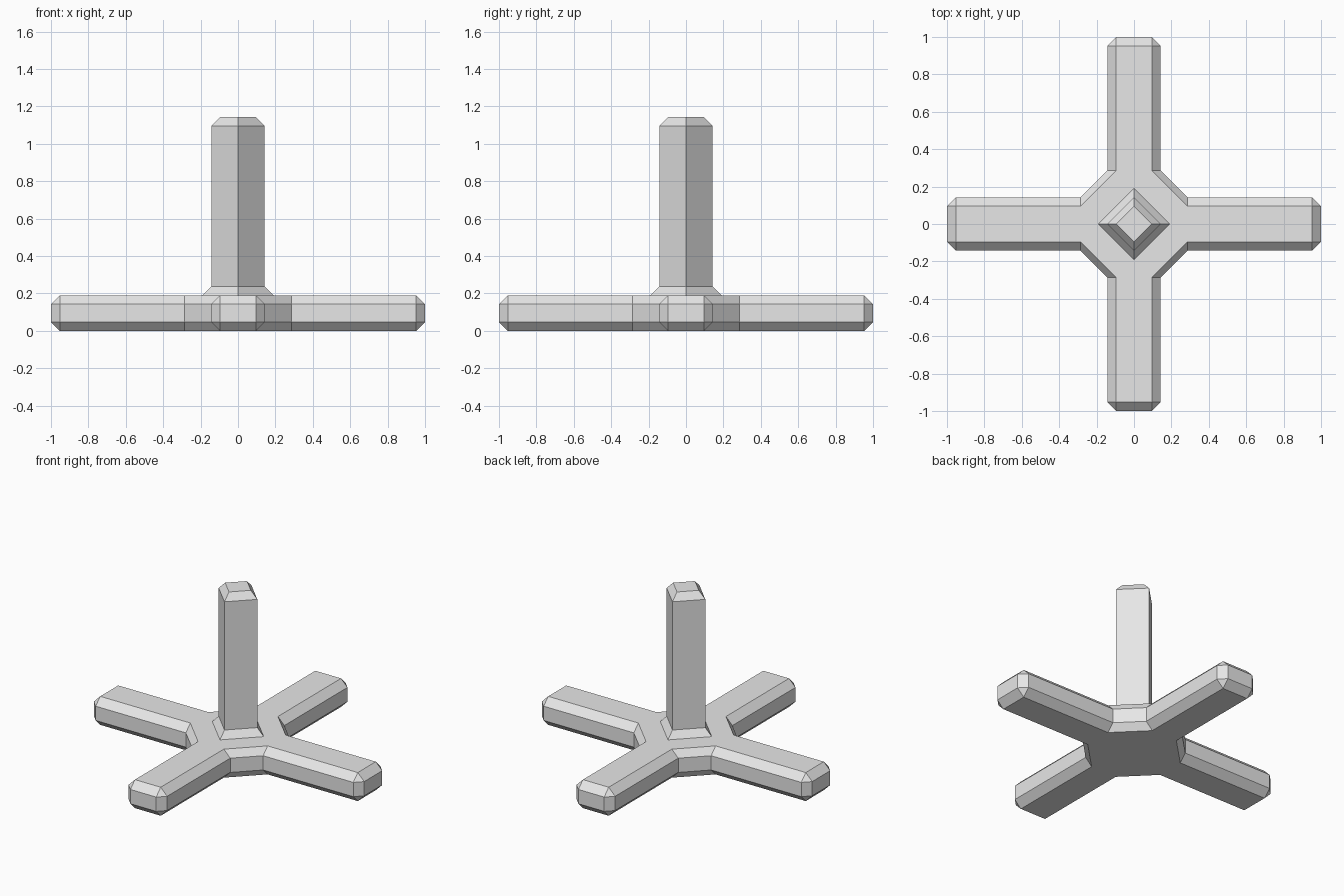
import bpy
import bmesh
from mathutils import Matrix, Vector

if "Cube" in bpy.data.objects:
    bpy.data.objects.remove(bpy.data.objects["Cube"])

U = 1 / 21  # basic module: chamfer size

grey = bpy.data.materials.new("light_grey")
grey.diffuse_color = (0.8, 0.8, 0.8, 1)
grey.use_nodes = True
grey.node_tree.nodes["Principled BSDF"].inputs["Base Color"].default_value = grey.diffuse_color


def ring(points, z):
    """Repeat one quarter of an outline four times around the z axis."""
    return [(Matrix.Rotation(q * 1.5707963268, 3, 'Z') @ Vector((x, y, 0))) * U
            + Vector((0, 0, z * U)) for q in range(4) for x, y in points]


def loft(name, rings, cap_bottom):
    """Skin a stack of matching rings and cap the ends."""
    bm = bmesh.new()
    levels = [[bm.verts.new(p) for p in r] for r in rings]
    n = len(levels[0])
    for low, high in zip(levels, levels[1:]):
        for i in range(n):
            j = (i + 1) % n
            bm.faces.new((low[i], low[j], high[j], high[i]))
    bm.faces.new(levels[-1])
    if cap_bottom:
        bm.faces.new(levels[0][::-1])
    # Collapsed corner quads become triangles
    bmesh.ops.remove_doubles(bm, verts=bm.verts, dist=0.0005)
    mesh = bpy.data.meshes.new(name)
    bm.to_mesh(mesh)
    bm.free()
    mesh.materials.append(grey)
    obj = bpy.data.objects.new(name, mesh)
    bpy.context.collection.objects.link(obj)
    return obj


# Four-armed base: full outline at mid height, chamfered outline top and bottom
wide = [(6, -3), (20, -3), (21, -2), (21, 2), (20, 3), (6, 3)]
narrow = [(6, -2), (20, -2), (20, -2), (20, 2), (20, 2), (6, 2)]
loft("cross_base", [ring(narrow, 0), ring(wide, 1),
                    ring(wide, 3), ring(narrow, 4)], True)

# Upright diamond post with flared foot and chamfered top
loft("post", [ring([(r, 0)], z)
              for r, z in ((4, 4), (3, 5), (3, 23), (2, 24))], False)
